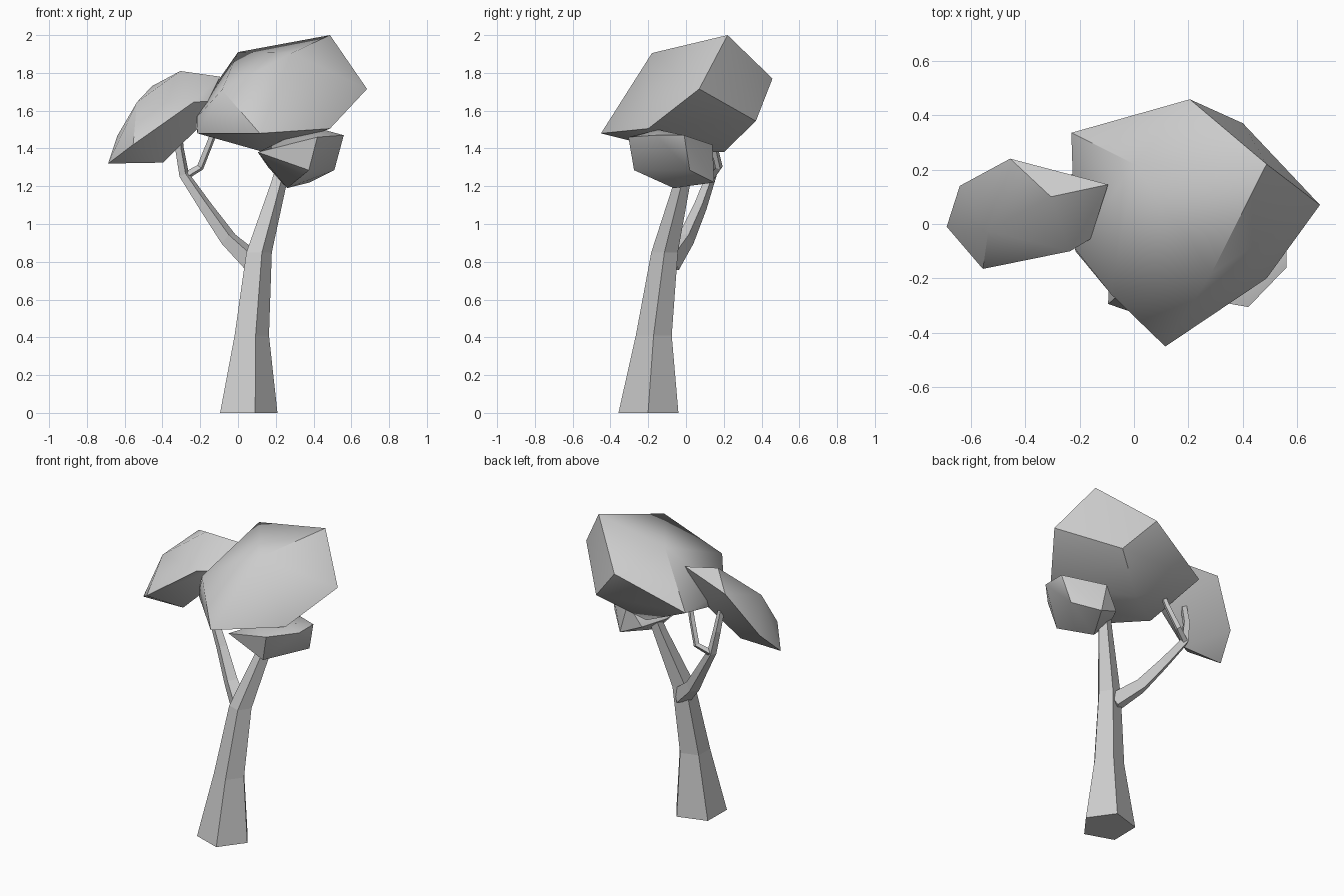
import bpy, bmesh, math
from mathutils import Vector

if "Cube" in bpy.data.objects:
    bpy.data.objects.remove(bpy.data.objects["Cube"])


def finish(bm, name, smooth_angle=None):
    bmesh.ops.recalc_face_normals(bm, faces=bm.faces[:])
    mesh = bpy.data.meshes.new(name)
    bm.to_mesh(mesh)
    bm.free()
    ob = bpy.data.objects.new(name, mesh)
    bpy.context.collection.objects.link(ob)
    if smooth_angle:
        bpy.ops.object.select_all(action='DESELECT')
        ob.select_set(True)
        bpy.context.view_layer.objects.active = ob
        bpy.ops.object.shade_smooth_by_angle(angle=math.radians(smooth_angle))
    return ob


def limb(name, path, sides, phase=0.0, flat_rings=False):
    """Tapered faceted tube through (x, y, z, radius) stations."""
    bm = bmesh.new()
    pts = [Vector(p[:3]) for p in path]
    rings = []
    for i, p in enumerate(path):
        t = (pts[min(i + 1, len(pts) - 1)] - pts[max(i - 1, 0)]).normalized()
        if flat_rings:
            t = Vector((0, 0, 1))
        u = Vector((0, 1, 0)).cross(t).normalized()
        v = t.cross(u)
        ring = []
        for k in range(sides):
            a = math.radians(phase) + math.tau * k / sides
            ring.append(bm.verts.new(pts[i] + (u * math.cos(a) + v * math.sin(a)) * p[3]))
        rings.append(ring)
    for lo, hi in zip(rings, rings[1:]):
        for k in range(sides):
            n = (k + 1) % sides
            bm.faces.new((lo[k], lo[n], hi[n], hi[k]))
    bm.faces.new(rings[0][::-1])
    bm.faces.new(rings[-1])
    return finish(bm, name)


def foliage(name, corners, angle=40, flip=None):
    """Chunky leaf mass: convex hull of corner points; flip turns one hull edge."""
    bm = bmesh.new()
    verts = [bm.verts.new(c) for c in corners]
    bmesh.ops.convex_hull(bm, input=verts)
    if flip:
        edge = bm.edges.get((verts[flip[0]], verts[flip[1]]))
        if edge:
            bmesh.ops.rotate_edges(bm, edges=[edge])
    loose = [v for v in bm.verts if not v.link_faces]
    bmesh.ops.delete(bm, geom=loose, context='VERTS')
    bmesh.ops.dissolve_limit(bm, angle_limit=math.radians(4),
                             verts=bm.verts[:], edges=bm.edges[:])
    return finish(bm, name, angle)


# Five-sided leaning trunk
limb("trunk", [(0.042, -0.198, 0.0, 0.167), (0.064, -0.17, 0.41, 0.1),
               (0.105, -0.113, 0.85, 0.074), (0.213, -0.02, 1.22, 0.046),
               (0.29, 0.04, 1.5, 0.035)], 5, -73, flat_rings=True)

# Side branch and its twig
limb("side_branch", [(0.09, -0.09, 0.79, 0.062), (-0.05, 0.0, 0.92, 0.046),
                     (-0.17, 0.075, 1.09, 0.036), (-0.285, 0.135, 1.26, 0.028),
                     (-0.31, 0.12, 1.4, 0.024), (-0.32, 0.08, 1.55, 0.02)], 4, 20)
limb("twig", [(-0.285, 0.135, 1.25, 0.022), (-0.2, 0.175, 1.3, 0.02),
              (-0.14, 0.14, 1.45, 0.018), (-0.11, 0.12, 1.56, 0.015)], 4, 20)

# Main crown
foliage("main_crown", [
    (0.487, 0.22, 2.0), (0.0, 0.22, 1.91), (0.285, -0.18, 1.905),
    (0.683, 0.07, 1.715), (0.205, 0.458, 1.77), (0.40, 0.37, 1.545),
    (0.487, -0.20, 1.505), (-0.085, -0.257, 1.71), (-0.217, -0.09, 1.565),
    (-0.23, 0.335, 1.58), (-0.215, -0.1, 1.48),
    (0.115, -0.45, 1.48), (0.15, 0.2, 1.38), (0.14, -0.05, 1.38)],
    angle=45, flip=(3, 4))

# Left crown
foliage("left_crown", [
    (-0.688, -0.01, 1.32), (-0.64, 0.14, 1.465), (-0.455, 0.24, 1.73),
    (-0.095, 0.145, 1.78), (-0.16, -0.055, 1.65), (-0.235, -0.10, 1.645),
    (-0.555, -0.165, 1.42), (-0.535, -0.025, 1.645), (-0.305, 0.10, 1.81),
    (-0.395, -0.01, 1.325), (-0.20, 0.07, 1.52)])

# Small lower crown
foliage("lower_crown", [
    (0.42, -0.305, 1.46), (0.375, -0.275, 1.285), (0.56, -0.16, 1.47),
    (0.56, -0.01, 1.47), (0.51, 0.02, 1.285), (0.26, -0.065, 1.19),
    (0.38, 0.15, 1.22), (0.33, 0.14, 1.42), (0.105, -0.25, 1.38),
    (0.16, -0.03, 1.30), (0.24, 0.12, 1.28), (0.25, -0.2, 1.45),
    (0.45, -0.15, 1.5)])
